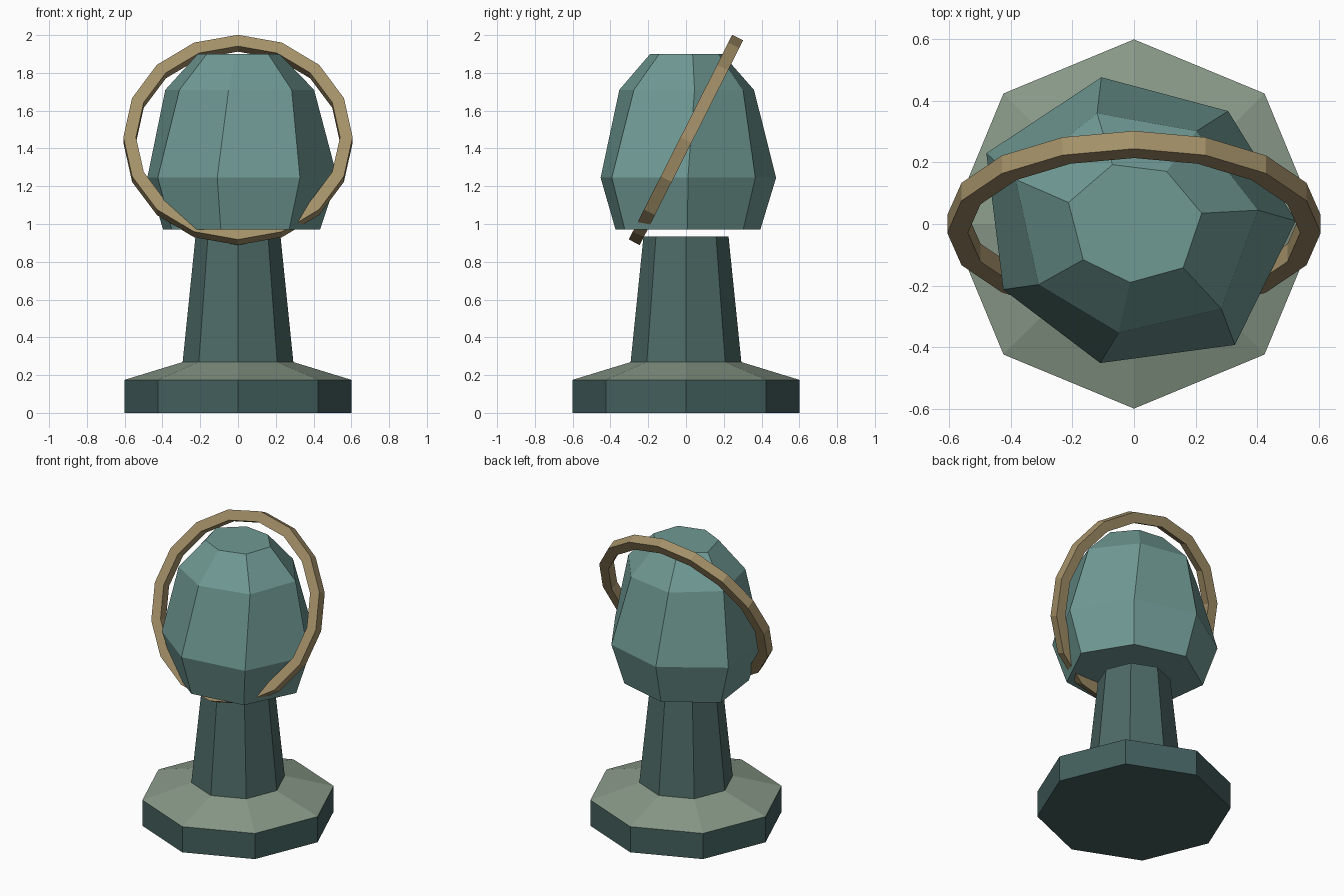
import bpy
import bmesh
import math
from mathutils import Matrix

if "Cube" in bpy.data.objects:
    bpy.data.objects.remove(bpy.data.objects["Cube"])


def material(name, rgb):
    m = bpy.data.materials.new(name)
    m.diffuse_color = (*rgb, 1)
    m.use_nodes = True
    m.node_tree.nodes["Principled BSDF"].inputs["Base Color"].default_value = m.diffuse_color
    return m


def finish(name, bm, mats):
    bmesh.ops.recalc_face_normals(bm, faces=bm.faces)
    me = bpy.data.meshes.new(name)
    bm.to_mesh(me)
    bm.free()
    for m in mats:
        me.materials.append(m)
    ob = bpy.data.objects.new(name, me)
    bpy.context.collection.objects.link(ob)
    return ob


def loft(name, rings, mats):
    """Capped stack of (outline, z) rings; one material per band."""
    bm = bmesh.new()
    loops = [[bm.verts.new((x, y, z)) for x, y in pts] for pts, z in rings]
    n = len(loops[0])
    for b, (lo, hi) in enumerate(zip(loops, loops[1:])):
        for i in range(n):
            j = (i + 1) % n
            f = bm.faces.new((lo[i], lo[j], hi[j], hi[i]))
            f.material_index = min(b, len(mats) - 1)
    bm.faces.new(loops[0][::-1])
    bm.faces.new(loops[-1]).material_index = len(mats) - 1
    return finish(name, bm, mats)


def polygon(r, n=8):
    return [(r * math.cos(math.tau * i / n), r * math.sin(math.tau * i / n))
            for i in range(n)]


dark = material("dark_stone", (0.055, 0.115, 0.11))
moss = material("moss_stone", (0.25, 0.32, 0.25))
shaft = material("shaft_stone", (0.075, 0.145, 0.135))
teal = material("teal_stone", (0.16, 0.32, 0.295))
brass = material("brass", (0.37, 0.28, 0.14))

# Octagonal foot with sloped top, and tapered column
loft("foot", [(polygon(0.6), 0), (polygon(0.6), 0.175), (polygon(0.29), 0.27)],
     [dark, moss])
loft("column", [(polygon(0.293), 0.27), (polygon(0.225), 0.935)], [shaft])

# Irregular seven-sided head: outlines at widest, shoulder and crown
widest = [(0.526, 0.01), (0.306, 0.367), (-0.106, 0.477), (-0.48, 0.23),
          (-0.425, -0.213), (-0.11, -0.452), (0.328, -0.393)]
shoulder = [(0.403, 0.045), (0.203, 0.302), (-0.12, 0.36), (-0.385, 0.145),
            (-0.31, -0.197), (-0.05, -0.353), (0.284, -0.276)]
crown = [(0.22, 0.035), (0.106, 0.171), (-0.07, 0.193), (-0.213, 0.07),
         (-0.165, -0.116), (-0.013, -0.19), (0.16, -0.142)]
bottom = [(x * 0.825, y * 0.825) for x, y in widest]
loft("head", [(bottom, 0.97), (widest, 1.245), (shoulder, 1.71), (crown, 1.9)],
     [teal])

# Tilted sixteen-sided ring with a rectangular section
bm = bmesh.new()
N, T = 16, 0.0325
section = [(0.607, -T), (0.607, T), (0.54, T), (0.54, -T)]
cols = []
for k in range(N):
    a = math.tau * k / N
    cols.append([bm.verts.new((r * math.cos(a), h, r * math.sin(a)))
                 for r, h in section])
for k in range(N):
    p, q = cols[k], cols[(k + 1) % N]
    for i in range(4):
        j = (i + 1) % 4
        bm.faces.new((p[i], p[j], q[j], q[i]))
tilt = Matrix.Translation((0, 0, 1.445)) @ Matrix.Rotation(math.radians(-26.8), 4, 'X')
bmesh.ops.transform(bm, matrix=tilt, verts=bm.verts)
finish("halo_ring", bm, [brass])
